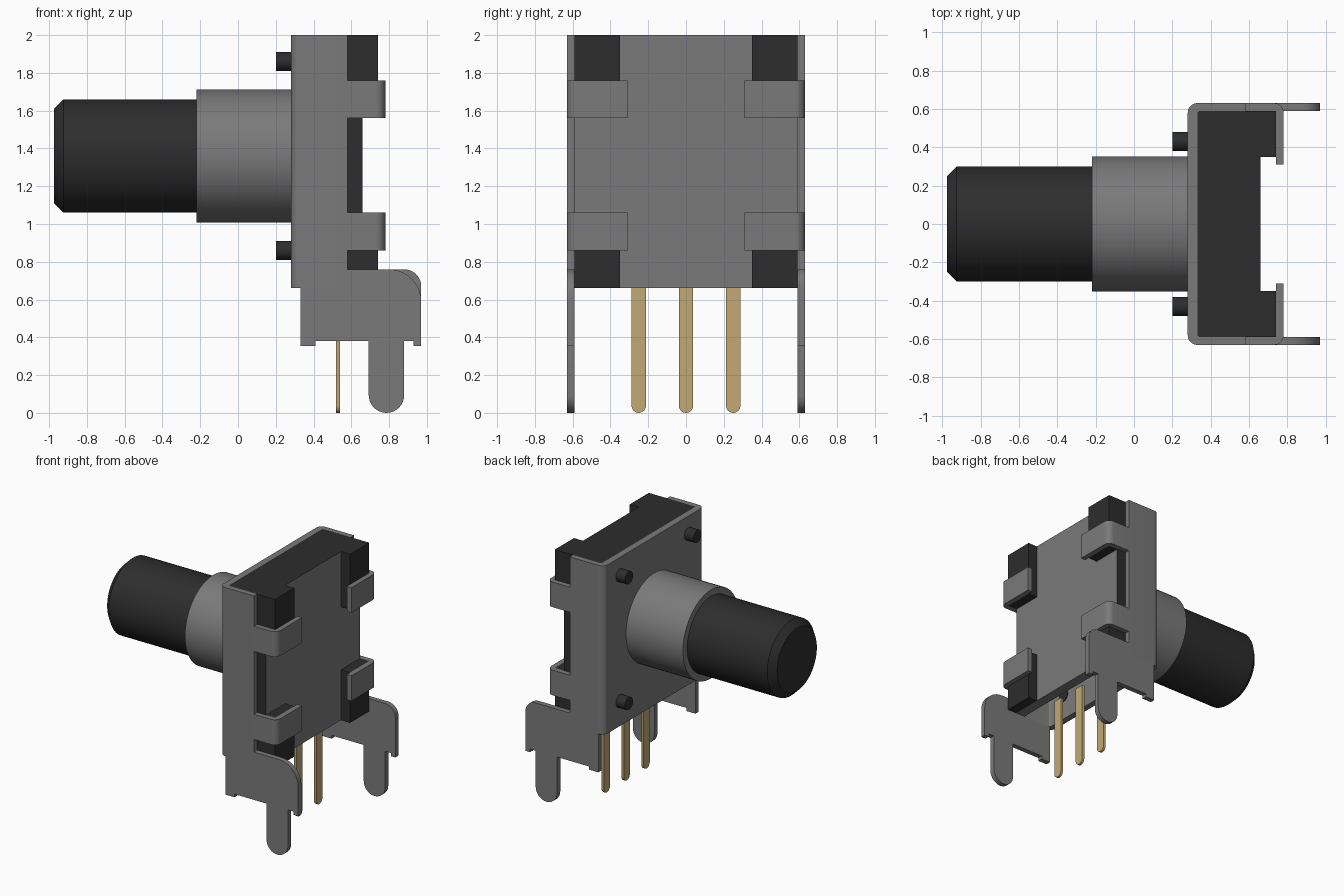
import bpy, bmesh, math

cube = bpy.data.objects.get("Cube")
if cube:
    bpy.data.objects.remove(cube, do_unlink=True)


def material(name, rgb, metallic=0.0):
    m = bpy.data.materials.new(name)
    m.use_nodes = True
    m.diffuse_color = (*rgb, 1)
    m.node_tree.nodes["Principled BSDF"].inputs["Base Color"].default_value = (*rgb, 1)
    return m


GREY = material("grey metal", (0.195, 0.195, 0.195))
BLACK = material("black plastic", (0.026, 0.026, 0.026))
GOLD = material("gold pin", (0.55, 0.40, 0.18))


def finish(bm, name, *mats):
    bmesh.ops.recalc_face_normals(bm, faces=bm.faces)
    mesh = bpy.data.meshes.new(name)
    bm.to_mesh(mesh)
    bm.free()
    obj = bpy.data.objects.new(name, mesh)
    bpy.context.collection.objects.link(obj)
    for m in mats:
        mesh.materials.append(m)
    bpy.ops.object.select_all(action="DESELECT")
    obj.select_set(True)
    bpy.context.view_layer.objects.active = obj
    bpy.ops.object.shade_smooth_by_angle(angle=math.radians(30))
    return obj


def prism(name, points, axis, lo, hi, *mats):
    """Extrude a flat outline along an axis from lo to hi."""
    place = {"x": lambda a, b, t: (t, a, b),
             "y": lambda a, b, t: (a, t, b),
             "z": lambda a, b, t: (a, b, t)}[axis]
    bm = bmesh.new()
    low = [bm.verts.new(place(a, b, lo)) for a, b in points]
    high = [bm.verts.new(place(a, b, hi)) for a, b in points]
    bm.faces.new(low)
    bm.faces.new(high)
    n = len(points)
    for i in range(n):
        j = (i + 1) % n
        bm.faces.new((low[i], low[j], high[j], high[i]))
    return finish(bm, name, *mats)


def box(name, x, y, z, mat):
    pts = [(x[0], z[0]), (x[1], z[0]), (x[1], z[1]), (x[0], z[1])]
    return prism(name, pts, "y", y[0], y[1], mat)


def arc(cx, cy, r, start, end, steps=10):
    angles = [math.radians(start + (end - start) * i / steps) for i in range(steps + 1)]
    return [(cx + r * math.cos(a), cy + r * math.sin(a)) for a in angles]


def turned(name, profile, y, z, mat, sides=64):
    """Solid of revolution about an axis parallel to x; profile is (x, radius)."""
    bm = bmesh.new()
    rings = []
    for x, r in profile:
        rings.append([bm.verts.new((x, y + ry, z + rz))
                      for ry, rz in arc(0, 0, r, 0, 360, sides)[:-1]])
    for a, b in zip(rings, rings[1:]):
        for i in range(sides):
            j = (i + 1) % sides
            bm.faces.new((a[i], a[j], b[j], b[i]))
    bm.faces.new(rings[0])
    bm.faces.new(rings[-1])
    return finish(bm, name, mat)


# Shaft and bushing
AXIS_Z = 1.36
turned("shaft", [(-0.975, 0.25), (-0.925, 0.30), (-0.20, 0.30)], 0, AXIS_Z, BLACK)
turned("bushing", [(-0.22, 0.352), (0.29, 0.352)], 0, AXIS_Z, GREY)

# Folded metal shell: front plate with two side walls
half = [(0.58, 0.63)] + arc(0.33, 0.58, 0.05, 90, 180)
inner = arc(0.345, 0.575, 0.015, 180, 90, 4) + [(0.58, 0.59)]
outer = half + [(x, -y) for x, y in reversed(half)]
inside = [(x, -y) for x, y in reversed(inner)] + inner
prism("shell", outer + inside, "z", 0.66, 2.0, GREY)

# Plastic body, open below, with a grey back face and lower edge
body = prism("body", [(0.33, 1.05), (0.58, 1.05), (0.58, 0.66), (0.66, 0.66),
                      (0.66, 2.0), (0.33, 2.0)], "y", -0.59, 0.59, BLACK, GREY)
for face in body.data.polygons:
    if face.normal.x > 0.9 or (face.normal.z < -0.9 and face.center.z < 0.7):
        face.material_index = 1

for s, side in ((1, "left"), (-1, "right")):
    for z0, z1, level in ((0.66, 1.06, "lower"), (1.56, 2.0, "upper")):
        # Raised corner blocks on the back
        box(f"corner_block_{level}_{side}", (0.66, 0.74),
            sorted((0.35 * s, 0.59 * s)), (z0, z1), BLACK)
        # Locating pegs through the front plate
        turned(f"peg_{level}_{side}", [(0.20, 0.05), (0.335, 0.05)], 0.43 * s,
               AXIS_Z + (0.5 if level == "upper" else -0.5), BLACK, 32)

    # Clamping tabs bent over the back
    tab = [(0.58, 0.63)] + arc(0.73, 0.58, 0.05, 90, 0, 8)
    tab += [(0.78, 0.31), (0.74, 0.31), (0.74, 0.59), (0.58, 0.59)]
    for z0, level in ((0.86, "lower"), (1.56, "upper")):
        prism(f"tab_{level}_{side}", [(x, y * s) for x, y in tab],
              "z", z0, z0 + 0.20, GREY)

    # Side mounting plates with rounded solder legs
    r = 0.09 if s > 0 else 0.17
    plate = [(0.33, 0.66), (0.33, 0.355), (0.41, 0.355), (0.41, 0.38), (0.692, 0.38)]
    plate += arc(0.786, 0.094, 0.094, 180, 360, 16)
    plate += [(0.88, 0.38), (0.93, 0.38), (0.93, 0.355), (0.97, 0.355)]
    plate += arc(0.97 - r, 0.76 - r, r, 0, 90)
    plate += [(0.58, 0.76), (0.58, 0.66)]
    prism(f"mounting_plate_{side}", plate, "y", *sorted((0.59 * s, 0.63 * s)), GREY)

# Contact pins with rounded tips
for i, y in enumerate((-0.25, 0.0, 0.25)):
    pin = [(y - 0.038, 0.67)] + arc(y, 0.038, 0.038, 180, 360, 12) + [(y + 0.038, 0.67)]
    prism(f"contact_pin_{i + 1}", pin, "x", 0.52, 0.54, GOLD)
